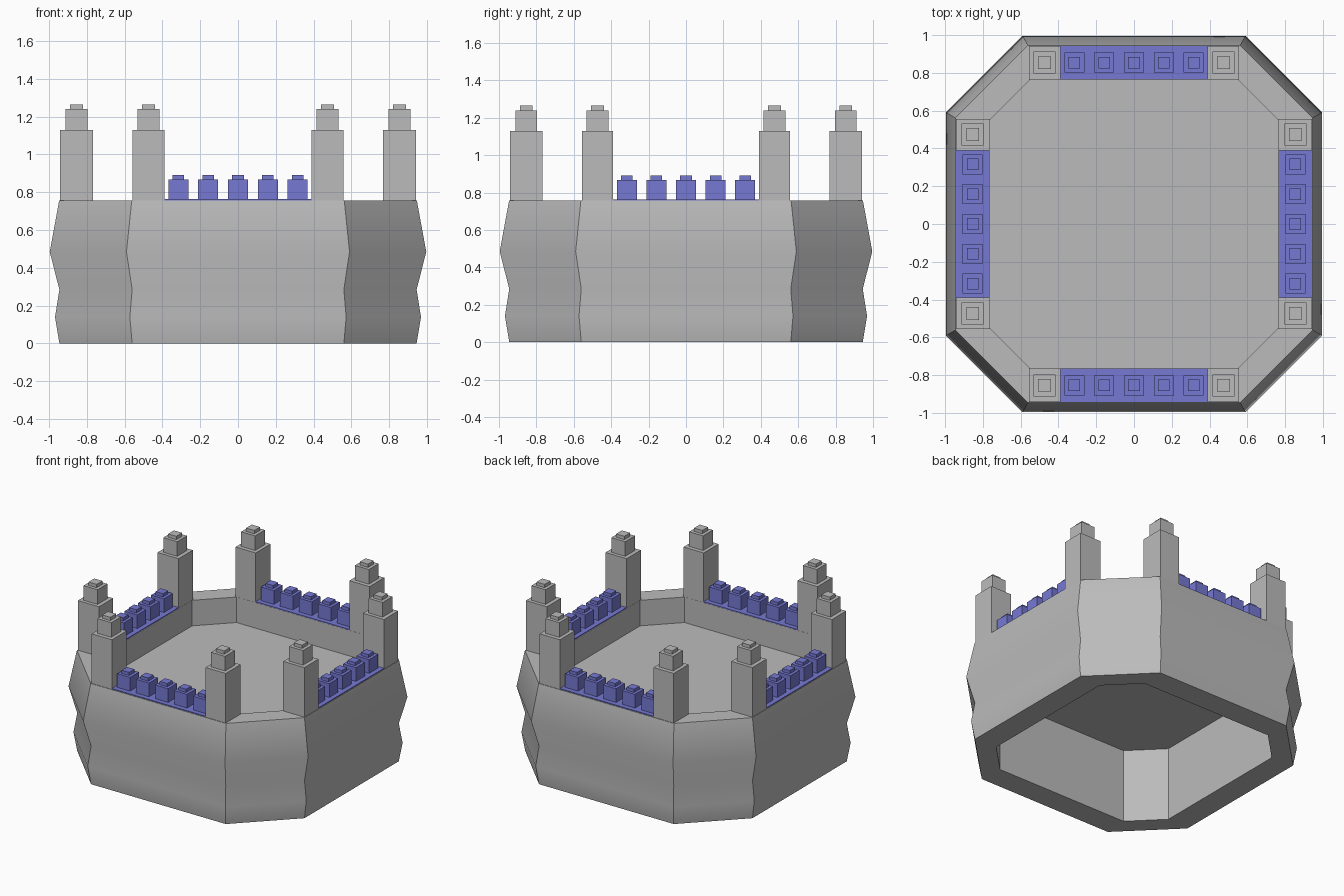
import bpy
import bmesh
from math import radians
from mathutils import Matrix, Vector

cube = bpy.data.objects.get("Cube")
if cube:
    bpy.data.objects.remove(cube, do_unlink=True)


def make_material(name, rgb):
    mat = bpy.data.materials.new(name)
    mat.use_nodes = True
    mat.diffuse_color = (*rgb, 1)
    mat.node_tree.nodes["Principled BSDF"].inputs["Base Color"].default_value = (*rgb, 1)
    return mat


stone = make_material("grey stone", (0.5, 0.5, 0.5))
blue = make_material("blue battlement", (0.18, 0.19, 0.65))


def finish(name, bm, mat, smooth=False):
    bmesh.ops.recalc_face_normals(bm, faces=bm.faces)
    mesh = bpy.data.meshes.new(name)
    bm.to_mesh(mesh)
    bm.free()
    mesh.materials.append(mat)
    obj = bpy.data.objects.new(name, mesh)
    bpy.context.collection.objects.link(obj)
    if smooth:
        bpy.ops.object.select_all(action='DESELECT')
        obj.select_set(True)
        bpy.context.view_layer.objects.active = obj
        bpy.ops.object.shade_smooth_by_angle(angle=radians(30))
    return obj


def octagon(bm, half, corner, z):
    """Ring of eight verts: flat sides at half, sides ending at corner."""
    quarter = [Vector((half, corner, z)), Vector((corner, half, z))]
    return [bm.verts.new(Matrix.Rotation(radians(90 * q), 3, 'Z') @ p)
            for q in range(4) for p in quarter]


def bridge(bm, a, b):
    for i in range(8):
        j = (i + 1) % 8
        bm.faces.new((a[i], a[j], b[j], b[i]))


def add_box(bm, centre, half_x, half_y, z0, z1):
    mat = (Matrix.Translation((*centre, (z0 + z1) / 2))
           @ Matrix.Diagonal((2 * half_x, 2 * half_y, z1 - z0, 1)))
    bmesh.ops.create_cube(bm, size=1, matrix=mat)


INNER, INNER_CORNER, TOP = 0.765, 0.548, 0.757

# Octagonal wall with a bulging outer profile, open through the middle
outer_profile = [(0.945, 0.56, 0), (0.968, 0.572, 0.14), (0.945, 0.56, 0.285),
                 (0.996, 0.59, 0.485), (0.946, 0.562, TOP)]
bm = bmesh.new()
rings = [octagon(bm, *p) for p in outer_profile]
rings += [octagon(bm, INNER, INNER_CORNER, z) for z in (TOP, 0)]
for a, b in zip(rings, rings[1:] + rings[:1]):
    bridge(bm, a, b)
finish("wall", bm, stone, smooth=True)

# Thin courtyard floor, hollow below
bm = bmesh.new()
low = octagon(bm, INNER, INNER_CORNER, 0.555)
high = octagon(bm, INNER, INNER_CORNER, 0.565)
bridge(bm, low, high)
bm.faces.new(low)
bm.faces.new(high)
finish("courtyard_floor", bm, stone)

# Towers and battlements, repeated on the four long sides
SIDE = 0.854
for q, side in enumerate(("front", "right", "back", "left")):
    turn = Matrix.Rotation(radians(90 * q), 4, 'Z')
    if side in ("right", "left"):
        turn = Matrix.Rotation(radians(90 if side == "right" else -90), 4, 'Z')

    for end, x in (("a", -0.473), ("b", 0.473)):
        bm = bmesh.new()
        add_box(bm, (x, -SIDE), 0.084, 0.088, TOP, 1.13)
        add_box(bm, (x, -SIDE), 0.058, 0.058, 1.13, 1.24)
        add_box(bm, (x, -SIDE), 0.034, 0.034, 1.24, 1.265)
        bm.transform(turn)
        finish(f"{side}_tower_{end}", bm, stone)

    bm = bmesh.new()
    add_box(bm, (0, -SIDE), 0.389, 0.088, TOP - 0.002, 0.764)
    for i in range(-2, 3):
        centre = (i * 0.158, -SIDE)
        add_box(bm, centre, 0.053, 0.053, 0.764, 0.867)
        add_box(bm, centre, 0.031, 0.031, 0.867, 0.891)
    bm.transform(turn)
    finish(f"{side}_battlement", bm, blue)
